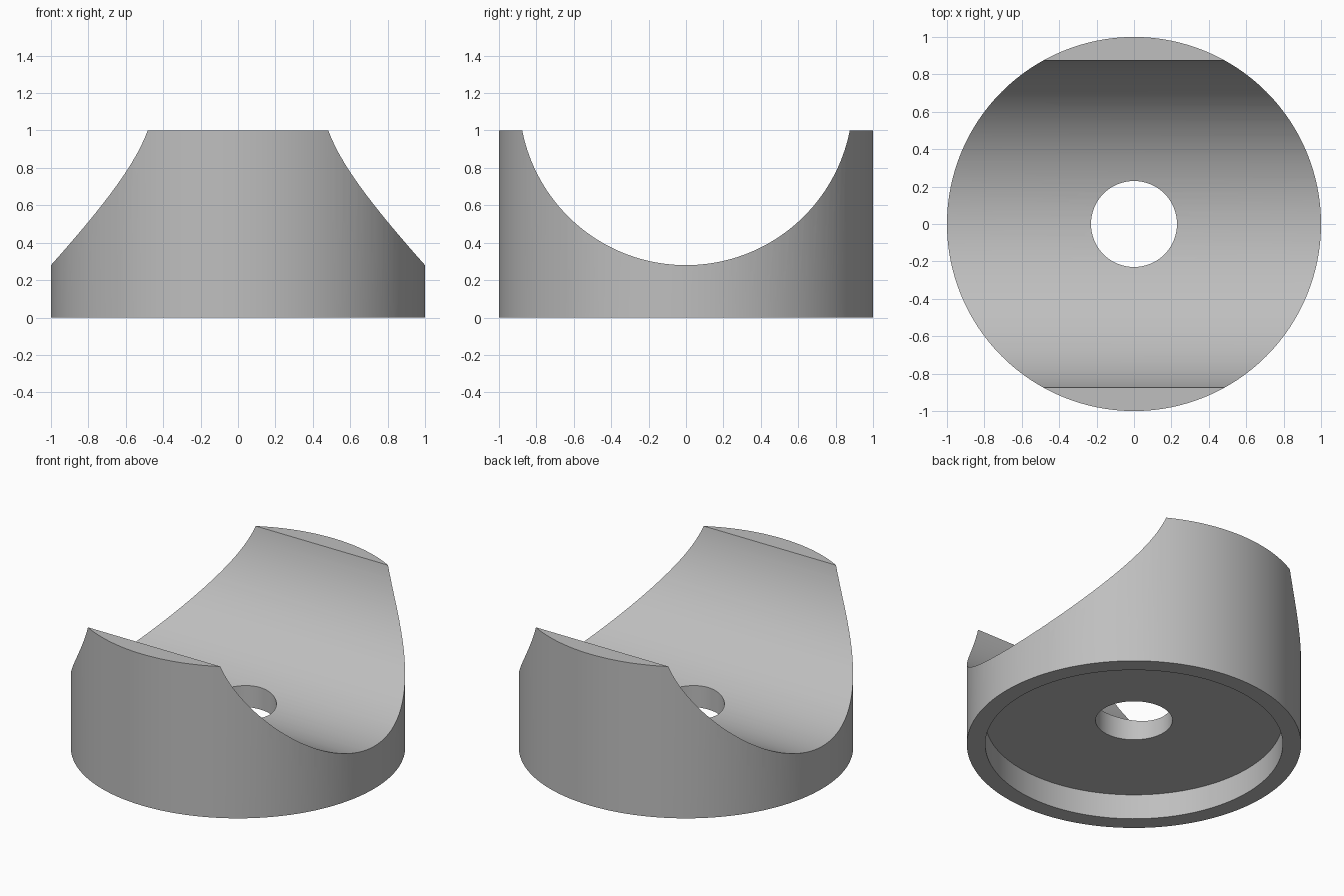
import bpy
import math

cube = bpy.data.objects.get("Cube")
if cube:
    bpy.data.objects.remove(cube, do_unlink=True)

HEIGHT = 1.0
SADDLE_RADIUS = 0.892
SADDLE_FLOOR = 0.28
RECESS_DEPTH = 0.165

grey = bpy.data.materials.new("plain grey")
grey.use_nodes = True
colour = (0.52, 0.52, 0.52, 1)
grey.diffuse_color = colour
grey.node_tree.nodes["Principled BSDF"].inputs["Base Color"].default_value = colour


def cylinder(name, radius, bottom, top, sides=128):
    bpy.ops.mesh.primitive_cylinder_add(
        vertices=sides, radius=radius, depth=top - bottom,
        location=(0, 0, (top + bottom) / 2))
    obj = bpy.context.object
    obj.name = name
    obj.data.materials.append(grey)
    return obj


# Round body
body = cylinder("saddle_base", 1, 0, HEIGHT)

# Saddle trough along x, centre hole and shallow recess underneath
trough = cylinder("trough_cutter", SADDLE_RADIUS, -1.5, 1.5, 160)
trough.rotation_euler.y = math.pi / 2
trough.location.z = SADDLE_FLOOR + SADDLE_RADIUS
hole = cylinder("hole_cutter", 0.23, -0.5, 1.5, 64)
recess = cylinder("recess_cutter", 0.89, -0.5, RECESS_DEPTH)

for cutter in (trough, hole, recess):
    cut = body.modifiers.new(cutter.name, "BOOLEAN")
    cut.operation = "DIFFERENCE"
    cut.solver = "EXACT"
    cut.object = cutter

# Bake the cuts, then drop the cutters
bpy.ops.object.select_all(action="DESELECT")
body.select_set(True)
bpy.context.view_layer.objects.active = body
for name in [m.name for m in body.modifiers]:
    bpy.ops.object.modifier_apply(modifier=name)
for cutter in (trough, hole, recess):
    bpy.data.objects.remove(cutter, do_unlink=True)

# Smooth curved walls with crisp rims
bpy.ops.object.shade_smooth_by_angle(angle=math.radians(25))
